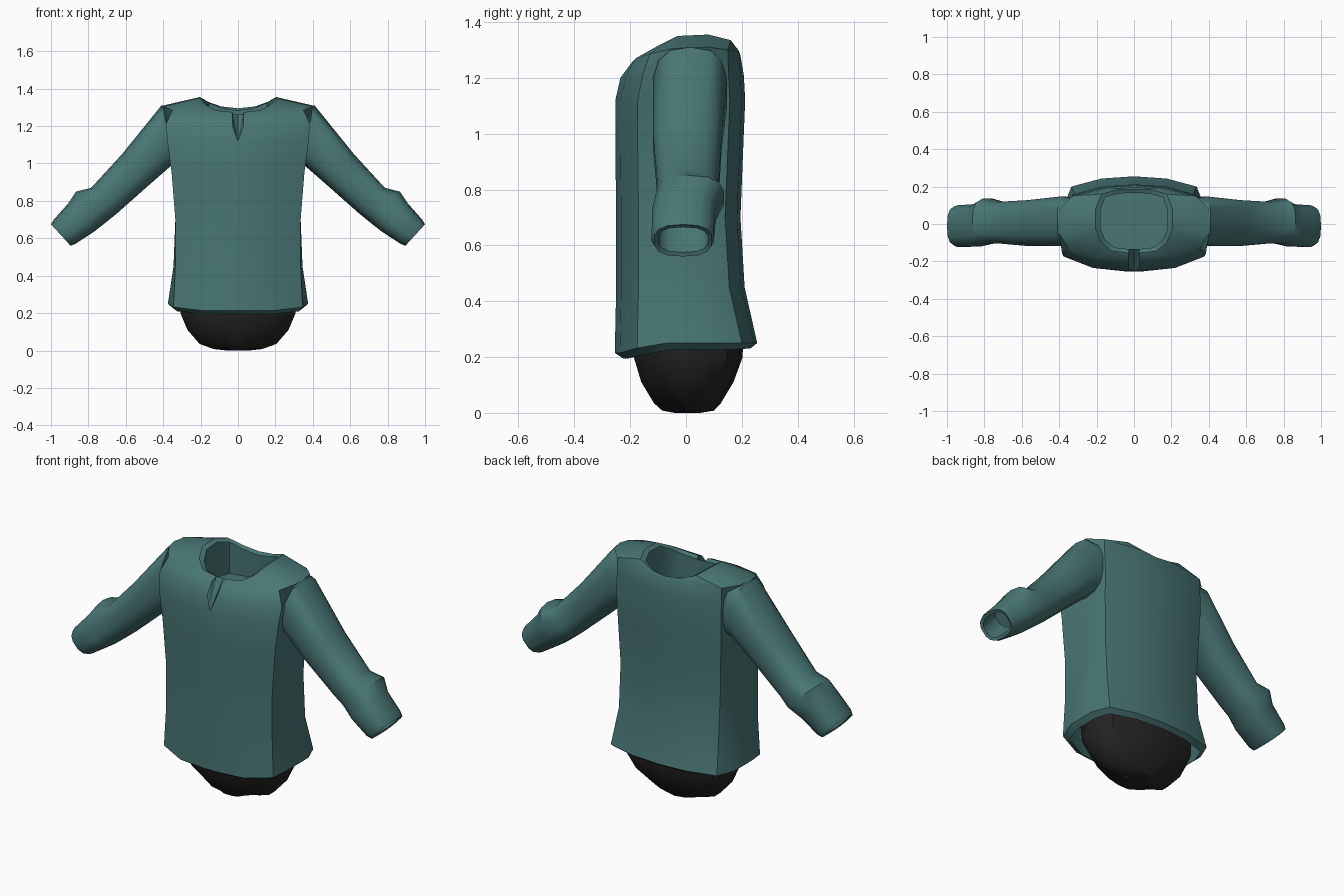
import bpy, bmesh, math
from mathutils import Vector

cube = bpy.data.objects.get("Cube")
if cube:
    bpy.data.objects.remove(cube, do_unlink=True)


def material(name, rgb):
    m = bpy.data.materials.new(name)
    m.use_nodes = True
    m.diffuse_color = (*rgb, 1)
    bsdf = m.node_tree.nodes["Principled BSDF"]
    bsdf.inputs["Base Color"].default_value = (*rgb, 1)
    bsdf.inputs["Roughness"].default_value = 0.8
    return m


teal = material("teal cloth", (0.065, 0.18, 0.175))
black = material("black cloth", (0.018, 0.018, 0.018))


def loft(name, rings, mat, closed=True, mirrored=False, angle=35):
    """Skin a list of point rings, cap both ends and finish the object."""
    bm = bmesh.new()
    rows = [[bm.verts.new(p) for p in ring] for ring in rings]
    n = len(rows[0])
    for a, b in zip(rows, rows[1:]):
        for i in range(n if closed else n - 1):
            j = (i + 1) % n
            bm.faces.new((a[i], a[j], b[j], b[i]))
    bm.faces.new(rows[0])
    bm.faces.new(rows[-1])
    if mirrored:
        bm.verts.ensure_lookup_table()
        bmesh.ops.mirror(bm, geom=bm.verts[:] + bm.edges[:] + bm.faces[:],
                         axis='X', merge_dist=0.0005)
    bmesh.ops.remove_doubles(bm, verts=bm.verts[:], dist=0.0005)
    bmesh.ops.recalc_face_normals(bm, faces=bm.faces[:])
    mesh = bpy.data.meshes.new(name)
    bm.to_mesh(mesh)
    bm.free()
    mesh.materials.append(mat)
    obj = bpy.data.objects.new(name, mesh)
    bpy.context.collection.objects.link(obj)
    bpy.ops.object.select_all(action='DESELECT')
    obj.select_set(True)
    bpy.context.view_layer.objects.active = obj
    bpy.ops.object.shade_smooth_by_angle(angle=math.radians(angle))
    return obj


def half_ring(zf, zs, zb, front_x, side_x, back_x, yf, yb):
    """Left half of a torso section, from front centre round to back centre."""
    cf, cb = yf + 0.08, yb - 0.055
    return [Vector(p) for p in (
        (0, yf, zf), (0.03, yf, zf), (front_x * 0.58, yf + 0.018, zf),
        (front_x, cf, (zf + zs) / 2), (side_x, cf * 0.4, zs),
        (side_x, cb * 0.5, zs), (back_x, cb, (zs + zb) / 2),
        (back_x * 0.52, yb - 0.012, zb), (0, yb, zb))]


# Torso from the folded hem up to the chest
torso = [half_ring(*r) for r in (
    (0.32, 0.32, 0.32, 0.30, 0.32, 0.30, -0.21, 0.215),
    (0.195, 0.225, 0.23, 0.325, 0.345, 0.315, -0.225, 0.23),
    (0.215, 0.25, 0.25, 0.345, 0.375, 0.335, -0.255, 0.255),
    (0.45, 0.45, 0.45, 0.335, 0.345, 0.315, -0.25, 0.21),
    (0.70, 0.70, 0.70, 0.335, 0.335, 0.315, -0.25, 0.195),
    (0.95, 0.95, 0.95, 0.355, 0.345, 0.325, -0.253, 0.205),
    (1.12, 1.12, 1.12, 0.378, 0.35, 0.33, -0.253, 0.212),
    (1.20, 1.22, 1.21, 0.385, 0.365, 0.33, -0.235, 0.207))]

# Shoulders and neckline, each as a half ring
shoulder = [(0, -.19, 1.26), (.03, -.19, 1.26), (.2, -.18, 1.27),
            (.35, -.13, 1.285), (.4, -.05, 1.305), (.4, .08, 1.31),
            (.33, .15, 1.3), (.16, .19, 1.295), (0, .195, 1.28)]
neck = [(0, -.155, 1.275), (.03, -.155, 1.275), (.12, -.145, 1.285),
        (.175, -.1, 1.315), (.205, -.03, 1.35), (.205, .08, 1.355),
        (.175, .16, 1.335), (.09, .183, 1.305), (0, .186, 1.295)]
neck = [Vector(p) for p in neck]
torso += [[Vector(p) for p in shoulder], neck]

# Front notch: the centre column collapses to one low point
notch = torso[6][0].copy()
for ring in torso[7:]:
    ring[0] = notch

# Inside of the collar, closed by a floor
for scale, drop in ((0.88, 0.012), (0.9, 0.17)):
    ring = [Vector((p.x * scale, 0.02 + (p.y - 0.02) * scale,
                    p.z - drop if drop < 0.1 else 1.14)) for p in neck]
    ring[0].y, ring[0].z = ring[1].y, ring[1].z
    torso.append(ring)
loft("shirt_torso", torso, teal, closed=False, mirrored=True)


def sleeve_ring(top, bottom, y0, y1, sides=14):
    """Rounded section spanning a top and a bottom point in the XZ plane."""
    t, b = Vector((top[0], 0, top[1])), Vector((bottom[0], 0, bottom[1]))
    pts = []
    for i in range(sides):
        a = 2 * math.pi * i / sides
        c, s = math.cos(a), math.sin(a)
        c, s = (math.copysign(abs(v) ** 0.75, v) for v in (c, s))
        p = (t + b) / 2 + (t - b) / 2 * c
        p.y = (y0 + y1) / 2 + (y1 - y0) / 2 * s
        pts.append(p)
    return pts


# Sleeves with a bunched fold above the cuff and a hollow end
sleeve = [sleeve_ring(*r) for r in (
    ((.24, 1.32), (.26, 1.02), -.09, .13),
    ((.41, 1.31), (.355, .99), -.12, .15),
    ((.62, 1.05), (.47, .89), -.12, .13),
    ((.785, .87), (.645, .735), -.105, .12),
    ((.865, .85), (.70, .69), -.108, .138),
    ((.905, .79), (.77, .635), -.122, .108),
    ((.985, .70), (.87, .57), -.125, .102),
    ((1.0, .675), (.895, .56), -.115, .094),
    ((.985, .665), (.90, .575), -.10, .08),
    ((.90, .76), (.815, .67), -.10, .08))]
for side, sign in (("left", 1), ("right", -1)):
    rings = [[(p.x * sign, p.y, p.z) for p in ring] for ring in sleeve]
    loft(side + "_sleeve", rings, teal)

# Dark rounded underwear below the hem
hips = [half_ring(z, z, z, *r) for z, *r in (
    (0.35, 0.27, 0.31, 0.27, -0.195, 0.205),
    (0.20, 0.27, 0.308, 0.27, -0.187, 0.203),
    (0.11, 0.235, 0.27, 0.235, -0.16, 0.17),
    (0.035, 0.17, 0.205, 0.17, -0.115, 0.125),
    (0.008, 0.10, 0.13, 0.10, -0.085, 0.10),
    (0.0, 0.05, 0.06, 0.05, -0.04, 0.05))]
loft("hips", hips, black, closed=False, mirrored=True)
